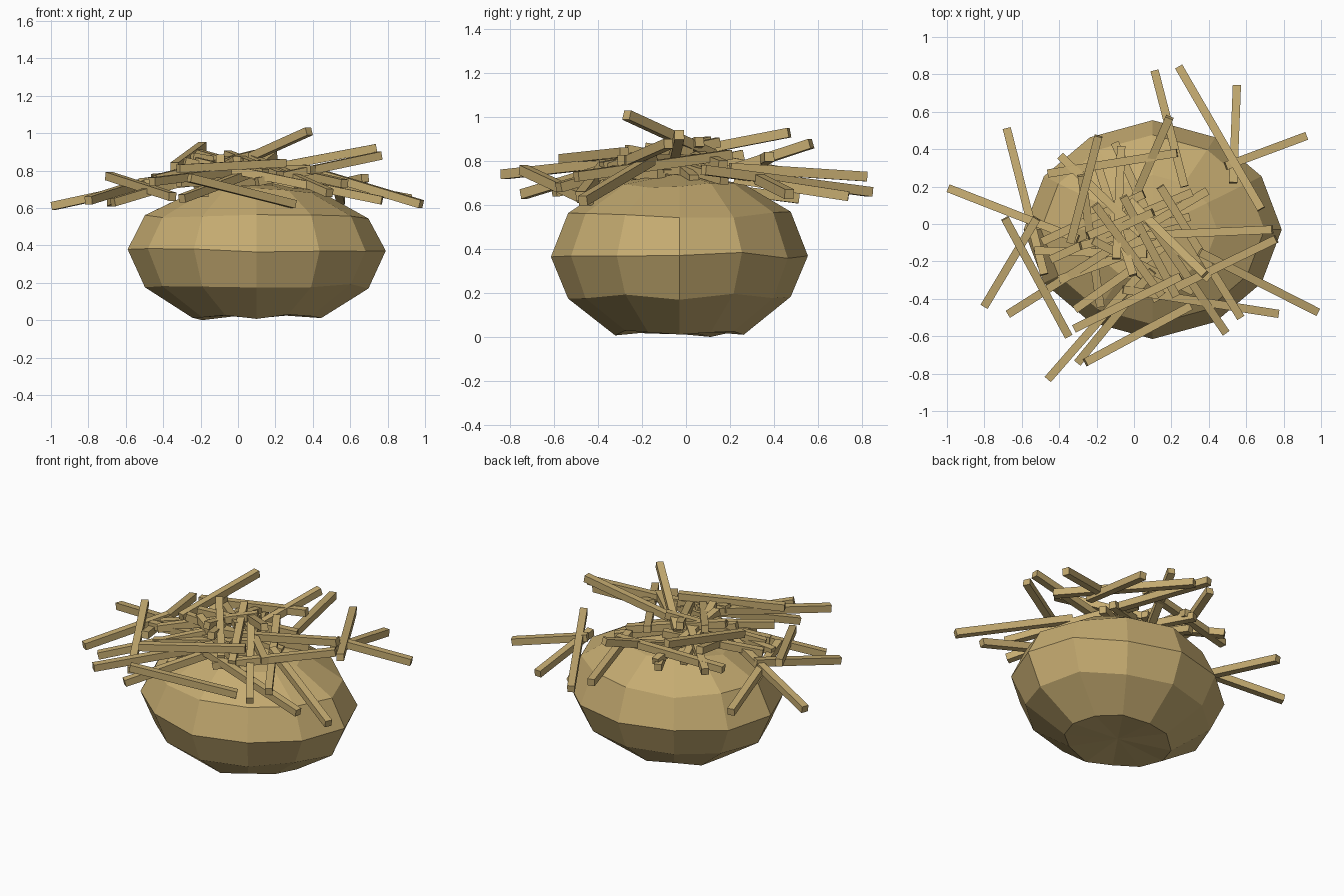
import bpy, bmesh, math, random
from mathutils import Vector, Matrix

random.seed(11)

straw = bpy.data.materials.new("straw")
straw.diffuse_color = (0.56, 0.41, 0.165, 1)


def make_object(name, bm):
    bmesh.ops.recalc_face_normals(bm, faces=bm.faces)
    mesh = bpy.data.meshes.new(name)
    bm.to_mesh(mesh)
    bm.free()
    mesh.materials.append(straw)
    ob = bpy.data.objects.new(name, mesh)
    bpy.context.collection.objects.link(ob)
    return ob


# Faceted, squashed heap, slightly pulled in on the diagonals and dished below
bm = bmesh.new()
bmesh.ops.create_uvsphere(bm, u_segments=12, v_segments=6, radius=1)
for v in bm.verts:
    x, y, z = v.co
    k = 1 - 0.035 * math.sin(2 * math.atan2(y, x)) ** 2
    v.co = Vector((0.10 + 0.69 * x * k, -0.03 + 0.585 * y * k, 0.37 + 0.375 * z))
    v.co.z += random.uniform(-0.015, 0.015)
    if z < -0.95:
        v.co.z = 0.035
    elif z < -0.7:
        v.co.z = random.uniform(0.005, 0.03)
min(bm.verts, key=lambda v: v.co.z).co.z = 0
make_object("straw_heap", bm)

# Prominent stalks: both end points of each
STALKS = [
    (-0.99, 0.19, 0.61, -0.30, -0.08, 0.76), (-0.68, 0.51, 0.63, -0.48, -0.27, 0.73),
    (-0.80, -0.44, 0.64, -0.52, 0.03, 0.73), (-0.69, 0.03, 0.77, -0.35, -0.60, 0.66),
    (-0.67, -0.48, 0.63, -0.10, -0.12, 0.80), (-0.46, -0.83, 0.74, 0.02, -0.28, 0.80),
    (-0.30, -0.74, 0.65, 0.10, -0.25, 0.80), (-0.26, -0.74, 0.76, 0.30, -0.44, 0.62),
    (-0.32, -0.56, 0.81, 0.25, -0.28, 0.84), (-0.06, -0.35, 0.81, 0.77, -0.48, 0.64),
    (0.35, -0.15, 0.81, 0.98, -0.47, 0.62), (0.38, -0.27, 1.01, -0.02, 0.12, 0.83),
    (-0.19, 0.47, 0.93, -0.34, -0.10, 0.82), (0.19, 0.57, 0.88, -0.10, -0.10, 0.66),
    (0.74, -0.03, 0.92, 0.05, -0.06, 0.79), (0.10, -0.40, 0.74, 0.76, -0.08, 0.88),
    (0.92, 0.47, 0.65, 0.49, 0.31, 0.73), (0.55, 0.74, 0.64, 0.53, 0.22, 0.72),
    (0.24, 0.84, 0.66, 0.68, 0.08, 0.76), (0.11, 0.82, 0.73, 0.27, 0.20, 0.77),
    (-0.46, 0.27, 0.76, 0.23, 0.38, 0.82), (0.14, 0.20, 0.83, 0.57, -0.50, 0.73),
    (0.49, -0.58, 0.68, 0.08, 0.02, 0.86), (-0.18, -0.44, 0.68, -0.28, 0.26, 0.83),
]


def add_stalk(bm, a, b, width=0.044):
    d = b - a
    side = d.cross(Vector((0, 0, 1))).normalized()
    up = side.cross(d).normalized()
    rot = Matrix((side, d.normalized(), up)).transposed().to_4x4()
    size = Matrix.Diagonal((width, d.length, width, 1))
    bmesh.ops.create_cube(bm, size=1, matrix=Matrix.Translation((a + b) / 2) @ rot @ size)


bm = bmesh.new()
for s in STALKS:
    add_stalk(bm, Vector(s[:3]), Vector(s[3:]))
make_object("outer_stalks", bm)

# Tangled stalks lying across the top, sloping down towards the rim
bm = bmesh.new()
for i in range(16):
    turn = math.tau * i * 0.382
    r = 0.25 * math.sqrt((i + 0.5) / 16)
    mid = Vector((-0.04 + r * math.cos(turn), -0.04 + r * math.sin(turn),
                  0.82 - 0.2 * r + random.uniform(-0.04, 0.04)))
    ang = turn + random.uniform(-0.9, 0.9)
    half = Vector((math.cos(ang), math.sin(ang), random.uniform(-0.25, 0.0))) * 0.3
    add_stalk(bm, mid - half, mid + half)
make_object("tangled_stalks", bm)
